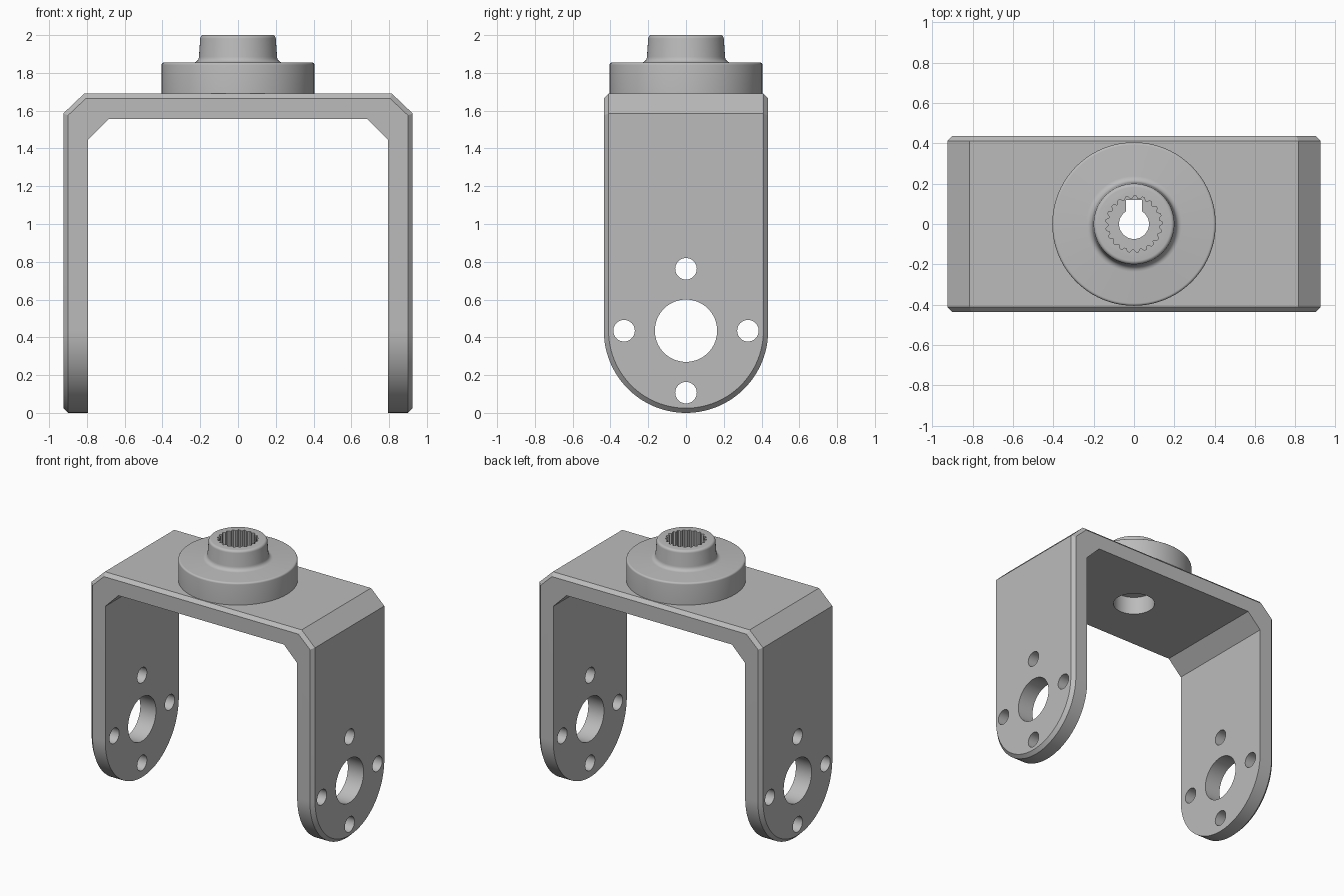
import bpy, bmesh, math
from mathutils import Matrix

if "Cube" in bpy.data.objects:
    bpy.data.objects.remove(bpy.data.objects["Cube"], do_unlink=True)

grey = bpy.data.materials.new("plain grey")
grey.use_nodes = True
GREY = (0.5, 0.5, 0.5, 1)
grey.diffuse_color = GREY
grey.node_tree.nodes["Principled BSDF"].inputs["Base Color"].default_value = GREY

W, R_IN = 0.435, 0.41          # half depth, and half depth inside the chamfer
SPINDLE = 0.435                # height of the pivot holes


def make_object(name, bm):
    bmesh.ops.recalc_face_normals(bm, faces=bm.faces[:])
    mesh = bpy.data.meshes.new(name)
    bm.to_mesh(mesh)
    bm.free()
    obj = bpy.data.objects.new(name, mesh)
    bpy.context.collection.objects.link(obj)
    mesh.materials.append(grey)
    return obj


def loft(bm, sections, closed=False):
    """Join closed loops of points into a skin."""
    loops = [[bm.verts.new(p) for p in s] for s in sections]
    pairs = list(zip(loops, loops[1:]))
    if closed:
        pairs.append((loops[-1], loops[0]))
    for a, b in pairs:
        for i in range(len(a)):
            j = (i + 1) % len(a)
            bm.faces.new((a[i], a[j], b[j], b[i]))
    return loops


def cylinder(name, radius, depth, centre, axis="Z", segments=48):
    bm = bmesh.new()
    turn = Matrix.Rotation(math.pi / 2, 4, "Y") if axis == "X" else Matrix()
    bmesh.ops.create_cone(bm, cap_ends=True, segments=segments, radius1=radius,
                          radius2=radius, depth=depth,
                          matrix=Matrix.Translation(centre) @ turn)
    return make_object(name, bm)


def cut(target, cutters):
    bpy.context.view_layer.objects.active = target
    for c in cutters:
        c.hide_render = True
        mod = target.modifiers.new("cut", "BOOLEAN")
        mod.operation, mod.solver, mod.object = "DIFFERENCE", "EXACT", c
        bpy.ops.object.modifier_apply(modifier=mod.name)
        bpy.data.objects.remove(c, do_unlink=True)


def smooth(obj):
    bpy.ops.object.select_all(action="DESELECT")
    obj.select_set(True)
    bpy.context.view_layer.objects.active = obj
    bpy.ops.object.shade_smooth_by_angle(angle=math.radians(30))


# Bracket: a chamfered strip swept down one leg, over the top and down the other
def section(inner, edge, outer, w=W, w_out=R_IN):
    rim = [(inner, w), (edge, w), (outer, w_out)]
    return ([(x, y, z) for (x, z), y in rim]
            + [(x, -y, z) for (x, z), y in reversed(rim)])


half = []
STEPS = 28
for i in range(STEPS + 1):
    a = math.pi / 2 * i / STEPS
    z, z_out = SPINDLE - W * math.cos(a), SPINDLE - R_IN * math.cos(a)
    half.append(section((0.795, z), (0.9, z), (0.925, z_out),
                        W * math.sin(a), R_IN * math.sin(a)))
half.append(section((0.795, 1.445), (0.9, 1.575), (0.925, 1.585)))
half.append(section((0.685, 1.555), (0.805, 1.665), (0.815, 1.69)))
other = [[(-x, y, z) for x, y, z in s] for s in reversed(half)]

bm = bmesh.new()
loft(bm, half + other)
bmesh.ops.remove_doubles(bm, verts=bm.verts[:], dist=1e-5)
bmesh.ops.dissolve_limit(bm, angle_limit=0.002, verts=bm.verts[:], edges=bm.edges[:])
bracket = make_object("bracket", bm)

# Pivot and screw holes through both legs, and a round opening in the top
holes = [cylinder("pivot_cutter", 0.165, 3, (0, 0, SPINDLE), "X", 64)]
for dy, dz in ((1, 0), (-1, 0), (0, 1), (0, -1)):
    holes.append(cylinder("screw_cutter", 0.057, 3,
                          (0, 0.328 * dy, SPINDLE + 0.328 * dz), "X", 32))
holes.append(cylinder("top_cutter", 0.145, 0.4, (0, 0, 1.6)))
cut(bracket, holes)
smooth(bracket)


# Hub: a turned flange and boss with rounded corners
def corner(cx, cz, r, start, end, n=5):
    return [(cx + r * math.cos(math.radians(start + (end - start) * i / n)),
             cz + r * math.sin(math.radians(start + (end - start) * i / n)))
            for i in range(n + 1)]


profile = [(0.405, 1.69)]
profile += corner(0.392, 1.842, 0.013, 0, 90)
profile += corner(0.237, 1.885, 0.03, 270, 180)
profile += corner(0.182, 1.982, 0.018, 0, 90)
SEG = 96
bm = bmesh.new()
rings = [[(r * math.cos(t), r * math.sin(t), z)
          for t in (2 * math.pi * k / SEG for k in range(SEG))] for r, z in profile]
loops = loft(bm, rings)
bm.faces.new(loops[0])
bm.faces.new(loops[-1])
hub = make_object("hub", bm)

# Toothed socket cut from the top of the boss
TEETH = 21
bm = bmesh.new()
outline = [(0.14 if k % 4 < 2 else 0.126, 2 * math.pi * k / (4 * TEETH))
           for k in range(4 * TEETH)]
loops = loft(bm, [[(r * math.cos(t), r * math.sin(t), z) for r, t in outline]
                  for z in (1.78, 2.1)])
bm.faces.new(loops[0])
bm.faces.new(loops[1])
socket = make_object("socket_cutter", bm)

# Keyed hole through the socket floor
bm = bmesh.new()
bmesh.ops.create_cube(bm, size=1, matrix=Matrix.Translation((0, 0.06, 1.72))
                      @ Matrix.Diagonal((0.08, 0.12, 0.2, 1)))
key = make_object("key_cutter", bm)
cut(hub, [socket, cylinder("bore_cutter", 0.074, 0.4, (0, 0, 1.7)), key])
smooth(hub)
